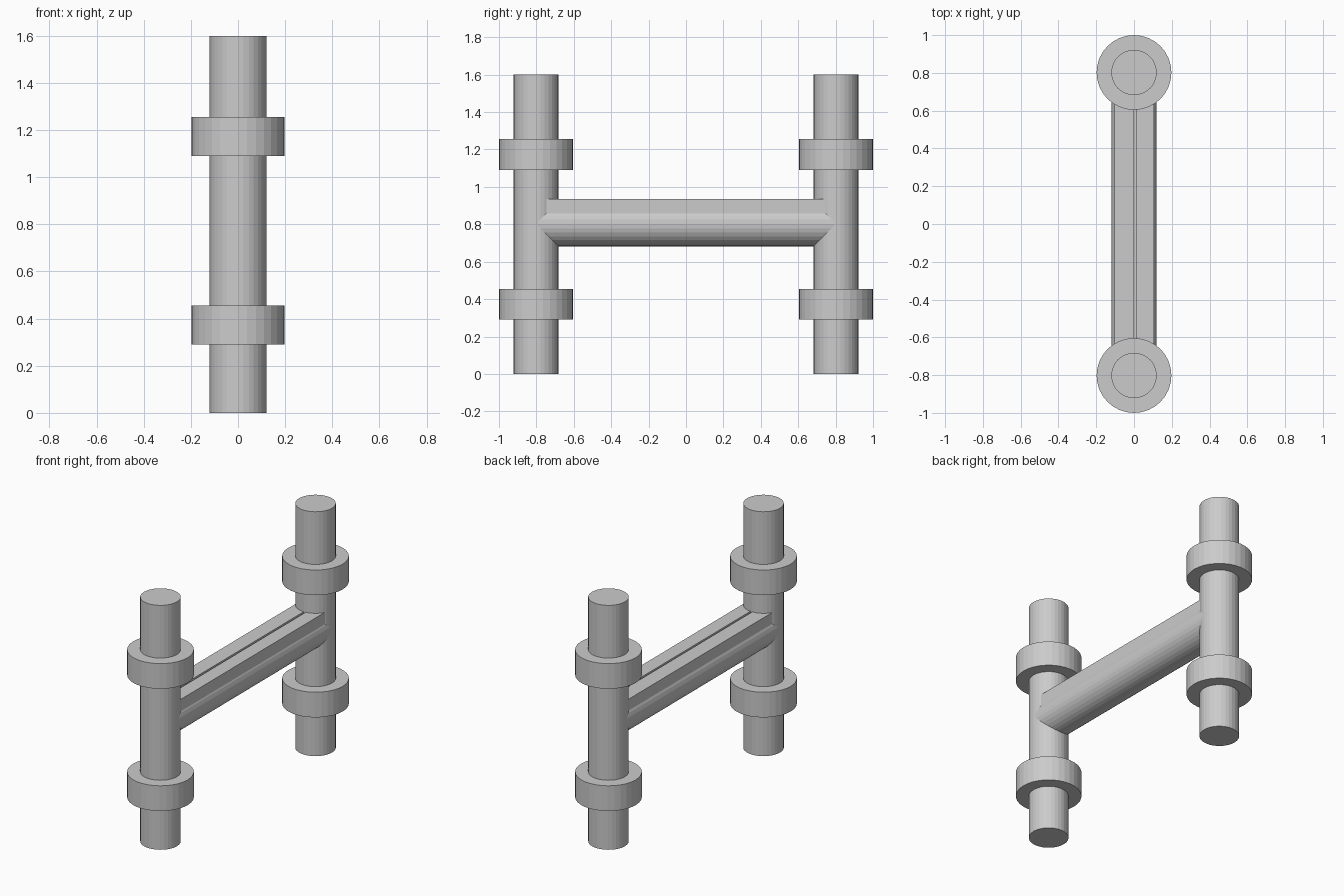
import bpy
from math import radians

if "Cube" in bpy.data.objects:
    bpy.data.objects.remove(bpy.data.objects["Cube"])

SIDES = 32
POST_Y = 0.802


def cylinder(name, radius, depth, loc, rot=(0, 0, 0)):
    bpy.ops.mesh.primitive_cylinder_add(vertices=SIDES, radius=radius, depth=depth,
                                        location=loc, rotation=rot)
    bpy.context.object.name = name


def box(name, x0, x1, half_y, z0, z1):
    bpy.ops.mesh.primitive_cube_add(size=1, location=((x0 + x1) / 2, 0, (z0 + z1) / 2))
    ob = bpy.context.object
    ob.name = name
    ob.scale = (x1 - x0, 2 * half_y, z1 - z0)


# Upright posts, each with two collars
for side, y in (("front", -POST_Y), ("back", POST_Y)):
    cylinder(side + "_post", 0.12, 1.6, (0, y, 0.8))
    for level, z in (("lower", 0.3725), ("upper", 1.1725)):
        cylinder(f"{side}_{level}_collar", 0.198, 0.165, (0, y, z))

# Round crossbar joining the posts
cylinder("crossbar", 0.12, 1.58, (0, 0, 0.802), (radians(90), 0, 0))

# Two flat-topped rails on the crossbar, with a narrow slot between them
box("left_rail", -0.104, -0.002, 0.78, 0.82, 0.935)
box("right_rail", 0.012, 0.106, 0.78, 0.82, 0.935)
